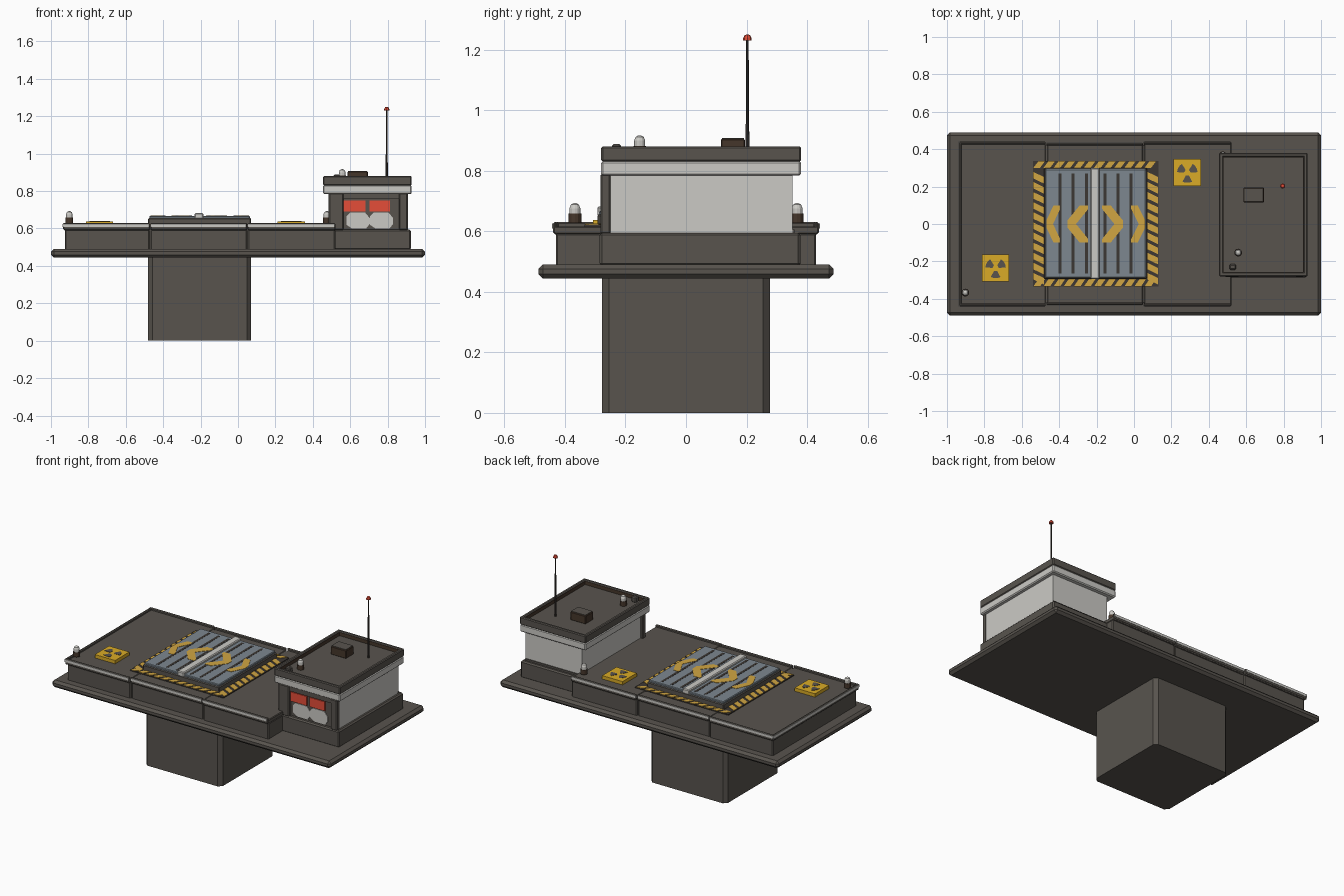
import bpy, bmesh, math

if "Cube" in bpy.data.objects:
    bpy.data.objects.remove(bpy.data.objects["Cube"])


def material(name, r, g, b):
    m = bpy.data.materials.new(name)
    m.diffuse_color = (r, g, b, 1)
    m.use_nodes = True
    m.node_tree.nodes["Principled BSDF"].inputs["Base Color"].default_value = m.diffuse_color
    return m


DARK = material("dark metal", 0.098, 0.088, 0.076)
LIGHT = material("pale panel", 0.60, 0.59, 0.56)
SLATE = material("slate blue", 0.205, 0.245, 0.28)
YELLOW = material("warning yellow", 0.64, 0.38, 0.055)
SIGN = material("sign yellow", 0.70, 0.41, 0.02)
RED = material("red glass", 0.78, 0.075, 0.04)
BROWN = material("dark brown", 0.06, 0.037, 0.024)
BLACK = material("charcoal", 0.045, 0.038, 0.033)


def finish(name, bm, mat):
    bmesh.ops.recalc_face_normals(bm, faces=bm.faces)
    me = bpy.data.meshes.new(name)
    bm.to_mesh(me)
    bm.free()
    me.materials.append(mat)
    ob = bpy.data.objects.new(name, me)
    bpy.context.collection.objects.link(ob)
    return ob


def box(name, x, y, z, mat, bevel=0.0, upright_only=False):
    """Box from (min, max) ranges with optional chamfered edges."""
    bm = bmesh.new()
    bmesh.ops.create_cube(bm, size=1)
    for v in bm.verts:
        v.co = [r[0] + (c + 0.5) * (r[1] - r[0]) for c, r in zip(v.co, (x, y, z))]
    if bevel:
        edges = [e for e in bm.edges if not upright_only
                 or abs(e.verts[0].co.z - e.verts[1].co.z) > 1e-4]
        bmesh.ops.bevel(bm, geom=edges, offset=bevel, segments=1, affect='EDGES')
    return finish(name, bm, mat)


def plates(name, polys, low, high, mat, front=False):
    """Thin plates from outlines; lying flat, or standing facing the front."""
    bm = bmesh.new()
    for pts in polys:
        def at(p, h):
            return (p[0], h, p[1]) if front else (p[0], p[1], h)
        lo = [bm.verts.new(at(p, low)) for p in pts]
        hi = [bm.verts.new(at(p, high)) for p in pts]
        bm.faces.new(lo)
        bm.faces.new(hi)
        for i in range(len(pts)):
            j = (i + 1) % len(pts)
            bm.faces.new((lo[i], lo[j], hi[j], hi[i]))
    return finish(name, bm, mat)


def lathe(name, x, y, profile, mat, sides=12):
    """Round part from (radius, z) points."""
    bm = bmesh.new()
    rings = [[bm.verts.new((x + r * math.cos(math.tau * i / sides),
                            y + r * math.sin(math.tau * i / sides), z))
              for i in range(sides)] for r, z in profile]
    bm.faces.new(rings[0])
    bm.faces.new(rings[-1])
    for a, b in zip(rings, rings[1:]):
        for i in range(sides):
            j = (i + 1) % sides
            bm.faces.new((a[i], a[j], b[j], b[i]))
    return finish(name, bm, mat)


def lamp(name, x, y, z):
    lathe(name + "_socket", x, y, [(0.021, z), (0.021, z + 0.03)], BROWN)
    lathe(name + "_dome", x, y, [(0.018, z + 0.03), (0.018, z + 0.048),
                                 (0.013, z + 0.06), (0.004, z + 0.065)], LIGHT)


# Silo shaft and ground slab
box("shaft", (-0.48, 0.07), (-0.277, 0.277), (0, 0.46), DARK, 0.022, True)
box("slab", (-1, 1), (-0.488, 0.488), (0.444, 0.491), DARK, 0.015)

# Deck in three sections with a low rim and a pale worn edge
TOP, RIM = 0.616, 0.63
for i, (a, b) in enumerate([(-0.935, -0.472), (-0.468, 0.048), (0.052, 0.52)]):
    h = 0.434 if i == 1 else 0.44
    box(f"deck_side_{i}", (a + 0.01 * (i == 0), b), (0.01 - h, h - 0.01), (0.485, 0.594), DARK, 0.006)
    box(f"deck_top_{i}", (a + 0.004, b), (0.004 - h, h - 0.004), (0.59, TOP), DARK, 0.004)
    for side in (-1, 1):
        y = sorted((side * h, side * (h - 0.014)))
        box(f"deck_rim_{i}_{side}", (a, b), y, (0.592, RIM), DARK, 0.005)
        y = sorted((side * (h + 0.002), side * (h - 0.006)))
        box(f"deck_edge_{i}_{side}", (a, b - 0.005), y, (0.609, 0.625), LIGHT)
box("deck_rim_left", (-0.935, -0.921), (-0.44, 0.44), (0.592, RIM), DARK, 0.005)
box("deck_edge_left", (-0.937, -0.929), (-0.44, 0.44), (0.609, 0.625), LIGHT)
box("deck_core", (-0.92, 0.5), (-0.42, 0.42), (0.49, TOP - 0.003), DARK)

# Hatch doors with centre bar and slots
X0, X1, MID = -0.48, 0.07, -0.208
box("hatch_body", (X0, X1), (-0.293, 0.3), (0.61, 0.656), DARK, 0.005)
for side, a, b in (("left", X0 + 0.006, MID - 0.02), ("right", MID + 0.02, X1 - 0.006)):
    box(f"hatch_door_{side}", (a, b), (-0.287, 0.294), (0.65, 0.668), SLATE, 0.004)
box("hatch_bar", (MID - 0.024, MID + 0.024), (-0.293, 0.3), (0.65, 0.682), LIGHT, 0.005)
plates("hatch_slots", [[(x - 0.008, -0.265), (x + 0.008, -0.265), (x + 0.008, 0.27), (x - 0.008, 0.27)]
                       for x in (-0.395, -0.325, -0.255, -0.155, -0.085, -0.015)], 0.666, 0.669, BLACK)


# Painted arrows pointing away from the bar
def chevron(tip, end, width):
    d = 1 if end > tip else -1
    k = d * width
    return [(tip, 0.02), (end - k, 0.1), (end, 0.1), (end, 0.08), (tip + k, 0.0),
            (end, -0.08), (end, -0.1), (end - k, -0.1), (tip, -0.02)]


plates("arrows", [chevron(-0.468, -0.395, 0.035), chevron(-0.355, -0.245, 0.045),
                  chevron(-0.06, -0.17, 0.045), chevron(0.06, -0.015, 0.035)], 0.666, 0.67, YELLOW)

# Hazard border: dark plate with slanted yellow stripes
box("hazard_base", (-0.54, 0.13), (-0.335, 0.338), (0.61, TOP + 0.006), BLACK)
stripes = []
step, w, lean = 0.054, 0.035, 0.028
for y0, y1 in ((-0.334, -0.293), (0.3, 0.337)):
    for i in range(12):
        x = -0.538 + i * step
        stripes.append([(x, y0), (x + w, y0), (x + w + lean, y1), (x + lean, y1)])
for x0, x1 in ((-0.539, -0.481), (0.071, 0.129)):
    for i in range(11):
        y = -0.296 + i * step
        stripes.append([(x0, y), (x1, y - lean), (x1, y - lean + w), (x0, y + w)])
plates("hazard_stripes", stripes, TOP + 0.005, TOP + 0.009, YELLOW)

# Warning signs with three wedges
for i, (cx, cy) in enumerate([(-0.74, -0.235), (0.285, 0.275)]):
    box(f"sign_{i}", (cx - 0.073, cx + 0.073), (cy - 0.073, cy + 0.073), (0.612, 0.638), SIGN)
    wedges = []
    for mid in (30, 150, 270):
        ring = [(r, mid + t) for r, ts in ((0.017, (-28, 28)), (0.055, (28, 10, -10, -28))) for t in ts]
        wedges.append([(cx + r * math.cos(math.radians(t)), cy + r * math.sin(math.radians(t)))
                       for r, t in ring])
    plates(f"sign_wedges_{i}", wedges, 0.637, 0.64, DARK)

# Control cabin
box("cabin_base", (0.5, 0.924), (-0.285, 0.378), (0.485, 0.595), DARK, 0.008)
box("cabin_walls", (0.5, 0.905), (-0.25, 0.352), (0.59, 0.79), LIGHT)
box("cabin_front", (0.515, 0.9), (-0.262, -0.24), (0.59, 0.79), DARK)
for i, (a, b) in enumerate([(0.485, 0.565), (0.86, 0.908)]):
    box(f"front_pillar_{i}", (a, b), (-0.283, -0.248), (0.59, 0.79), DARK, 0.006)
box("front_lintel", (0.52, 0.9), (-0.278, -0.25), (0.758, 0.79), DARK)
box("back_sill", (0.5, 0.905), (0.345, 0.358), (0.59, 0.606), DARK)
for i, (a, b) in enumerate([(0.565, 0.682), (0.702, 0.812)]):
    box(f"window_{i}", (a, b), (-0.27, -0.26), (0.69, 0.75), RED)
plates("front_worn_paint", [[(a, 0.62), (a + 0.03, 0.6), (a + 0.105, 0.6), (a + 0.125, 0.625),
                             (a + 0.125, 0.655), (a + 0.1, 0.685), (a + 0.02, 0.685), (a, 0.665)]
                            for a in (0.58, 0.705)], -0.266, -0.26, LIGHT, front=True)

# Roof: pale band, dark parapet, recessed floor
RX, RY = (0.455, 0.928), (-0.28, 0.38)
box("roof_band", RX, RY, (0.784, 0.832), LIGHT, 0.006)
box("roof_floor", (0.465, 0.92), (-0.27, 0.37), (0.828, 0.852), DARK)
t = 0.022
for name, x, y in (("front", RX, (RY[0], RY[0] + t)), ("back", RX, (RY[1] - t, RY[1])),
                   ("left", (RX[0], RX[0] + t), RY), ("right", (RX[1] - t, RX[1]), RY)):
    box(f"parapet_{name}", x, y, (0.83, 0.88), DARK, 0.005)
for name, x, y in (("front", (0.477, 0.906), (-0.258, -0.256)), ("back", (0.477, 0.906), (0.356, 0.358)),
                   ("left", (0.477, 0.479), (-0.258, 0.358)), ("right", (0.904, 0.906), (-0.258, 0.358))):
    box(f"parapet_lining_{name}", x, y, (0.85, 0.874), BROWN)

# Roof equipment
box("roof_vent", (0.585, 0.695), (0.115, 0.195), (0.85, 0.905), BROWN, 0.004)
box("roof_vent_cap", (0.589, 0.691), (0.119, 0.191), (0.9, 0.908), DARK)
box("roof_bracket", (0.51, 0.545), (-0.245, -0.215), (0.85, 0.888), DARK, 0.006)
lamp("roof_lamp", 0.557, -0.153, 0.852)
lathe("antenna", 0.795, 0.203, [(0.007, 0.85), (0.005, 1.0), (0.004, 1.235)], BLACK, 8)
lathe("antenna_tip", 0.795, 0.203, [(0.014, 1.231), (0.014, 1.238), (0.009, 1.248), (0.003, 1.25)], RED, 8)

# Deck corner lamps
lamp("front_lamp", -0.902, -0.367, 0.628)
lamp("back_lamp", 0.475, 0.367, 0.628)
